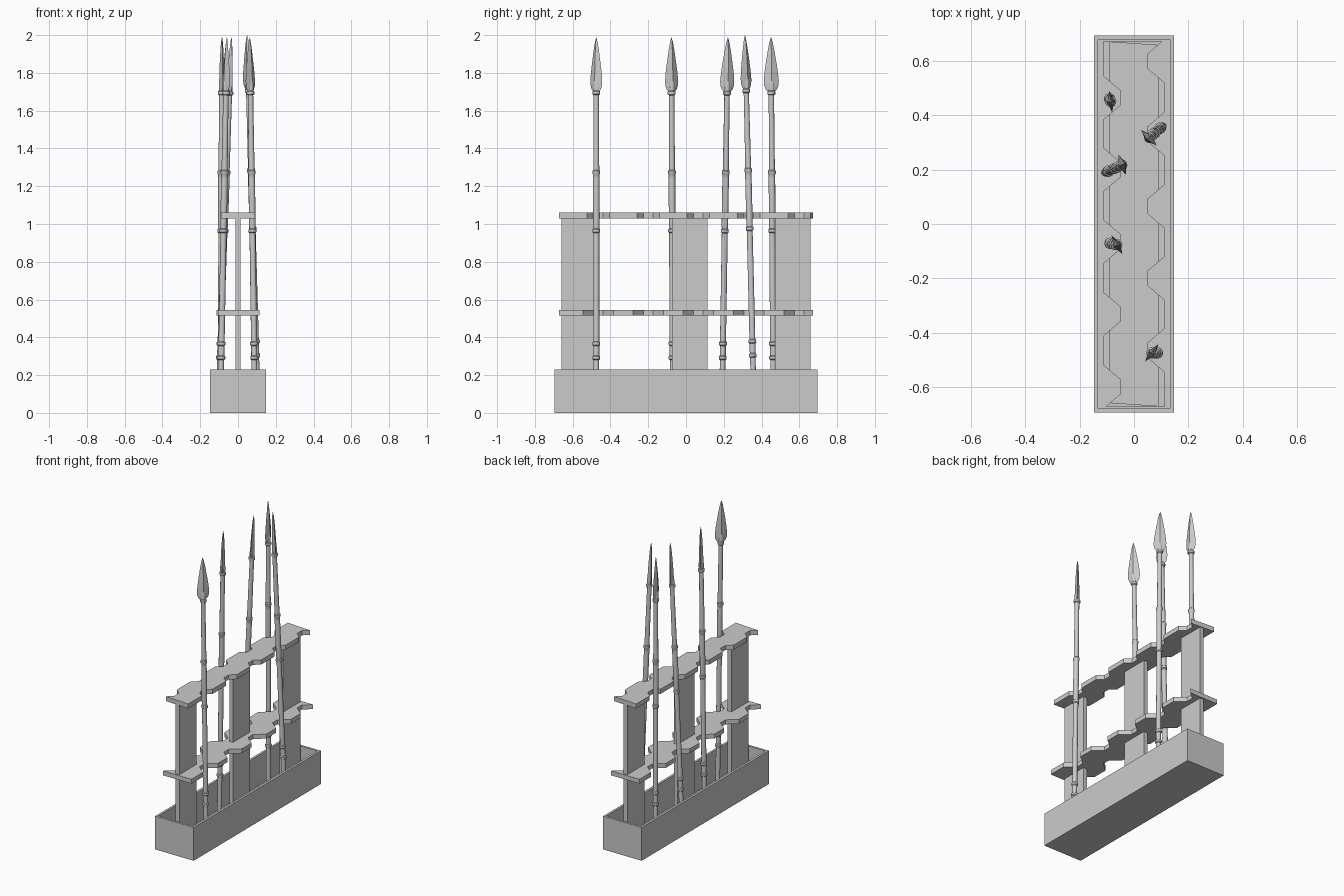
import bpy, bmesh, math
from mathutils import Vector, Quaternion

if "Cube" in bpy.data.objects:
    bpy.data.objects.remove(bpy.data.objects["Cube"])


def finish(name, bm, smooth=False):
    bmesh.ops.recalc_face_normals(bm, faces=bm.faces)
    me = bpy.data.meshes.new(name)
    bm.to_mesh(me)
    bm.free()
    ob = bpy.data.objects.new(name, me)
    bpy.context.collection.objects.link(ob)
    if smooth:
        bpy.ops.object.select_all(action='DESELECT')
        bpy.context.view_layer.objects.active = ob
        ob.select_set(True)
        bpy.ops.object.shade_smooth_by_angle(angle=math.radians(35))
    return ob


def box(name, x0, x1, y0, y1, z0, z1):
    bm = bmesh.new()
    bmesh.ops.create_cube(bm, size=1)
    for v in bm.verts:
        v.co = ((x0 + x1) / 2 + v.co.x * (x1 - x0),
                (y0 + y1) / 2 + v.co.y * (y1 - y0),
                (z0 + z1) / 2 + v.co.z * (z1 - z0))
    return finish(name, bm)


def loft(bm, sections, sides):
    """Skin a stack of (z, rx, ry) ellipses and cap both ends."""
    rings = []
    for z, rx, ry in sections:
        rings.append([bm.verts.new((rx * math.cos(2 * math.pi * i / sides),
                                    ry * math.sin(2 * math.pi * i / sides), z))
                      for i in range(sides)])
    for a, b in zip(rings, rings[1:]):
        for i in range(sides):
            j = (i + 1) % sides
            bm.faces.new((a[i], a[j], b[j], b[i]))
    bm.faces.new(rings[0][::-1])
    bm.faces.new(rings[-1])


# open trough: solid box, top face inset and pushed down to the floor
bm = bmesh.new()
bmesh.ops.create_cube(bm, size=1)
for v in bm.verts:
    v.co = (v.co.x * 0.295, v.co.y * 1.39, (v.co.z + 0.5) * 0.23)
bm.faces.ensure_lookup_table()
top = max(bm.faces, key=lambda f: f.calc_center_median().z)
bmesh.ops.inset_region(bm, faces=[top], thickness=0.022)
inner = bmesh.ops.extrude_discrete_faces(bm, faces=[top])['faces'][0]
for v in inner.verts:
    v.co.z = 0.022
finish("trough", bm)

# three flat upright boards
for i, (y0, y1) in enumerate([(-0.66, -0.475), (-0.075, 0.113), (0.472, 0.66)]):
    box(f"upright_{i + 1}", -0.014, 0.014, y0, y1, 0.022, 1.03)


# notched shelves: trapezoid notches, staggered between the two sides
def shelf(name, half_x, z0, z1):
    deep, end = 0.05, 0.672
    flare = 0.026 + (half_x - deep) * 0.85
    right = [(half_x, -end)]
    for c in (-0.465, -0.2, 0.065, 0.332, 0.6):
        right += [(half_x, c - flare), (deep, c - 0.026), (deep, c + 0.026)]
        if c + flare < end:
            right.append((half_x, c + flare))
        else:
            right.append((deep + (end - c - 0.026) / 0.85, end))
    outline = right + [(-x, -y) for x, y in right]
    bm = bmesh.new()
    f = bm.faces.new([bm.verts.new((x, y, z0)) for x, y in outline])
    r = bmesh.ops.extrude_face_region(bm, geom=[f])
    for v in r['geom']:
        if isinstance(v, bmesh.types.BMVert):
            v.co.z = z1
    finish(name, bm)


shelf("upper_shelf", 0.09, 1.028, 1.06)
shelf("lower_shelf", 0.115, 0.515, 0.546)


# spear: turned shaft with collars plus leaf blade
def spear(name, base, tip, angle):
    prof = [(0, 0.015)]

    def collar(z):
        r = prof[-1][1]
        prof.extend([(z - 0.012, r), (z - 0.007, 0.021), (z + 0.007, 0.021), (z + 0.012, 0.016)])

    for z in (0.27, 0.345):
        collar(z)
    prof.append((0.85, 0.016))
    collar(0.942)
    prof.extend([(0.97, 0.0175), (1.22, 0.0175)])
    collar(1.252)
    prof.append((1.6, 0.0145))
    collar(1.672)
    prof.extend([(1.72, 0.016), (1.80, 0.004)])
    bm = bmesh.new()
    loft(bm, [(z, r, r) for z, r in prof], 12)
    loft(bm, [(1.675, 0.014, 0.012), (1.69, 0.03, 0.014), (1.71, 0.038, 0.014),
              (1.735, 0.04, 0.014), (1.78, 0.036, 0.013), (1.84, 0.027, 0.011),
              (1.90, 0.017, 0.008), (1.94, 0.009, 0.005), (1.966, 0.001, 0.001)], 4)
    ob = finish(name, bm, True)
    d = Vector(tip) - Vector(base)
    ob.rotation_mode = 'QUATERNION'
    ob.rotation_quaternion = (Vector((0, 0, 1)).rotation_difference(d)
                              @ Quaternion((0, 0, 1), math.radians(angle)))
    ob.location = base


spear("spear_1", (0.09, -0.475, 0.022), (0.062, -0.475, 1.984), 52)
spear("spear_2", (-0.093, -0.07, 0.022), (-0.059, -0.077, 1.984), -60)
spear("spear_3", (-0.105, 0.19, 0.022), (-0.035, 0.222, 1.984), -69)
spear("spear_4", (0.105, 0.36, 0.034), (0.048, 0.312, 1.998), -45)
spear("spear_5", (-0.091, 0.463, 0.022), (-0.085, 0.45, 1.984), -83)
